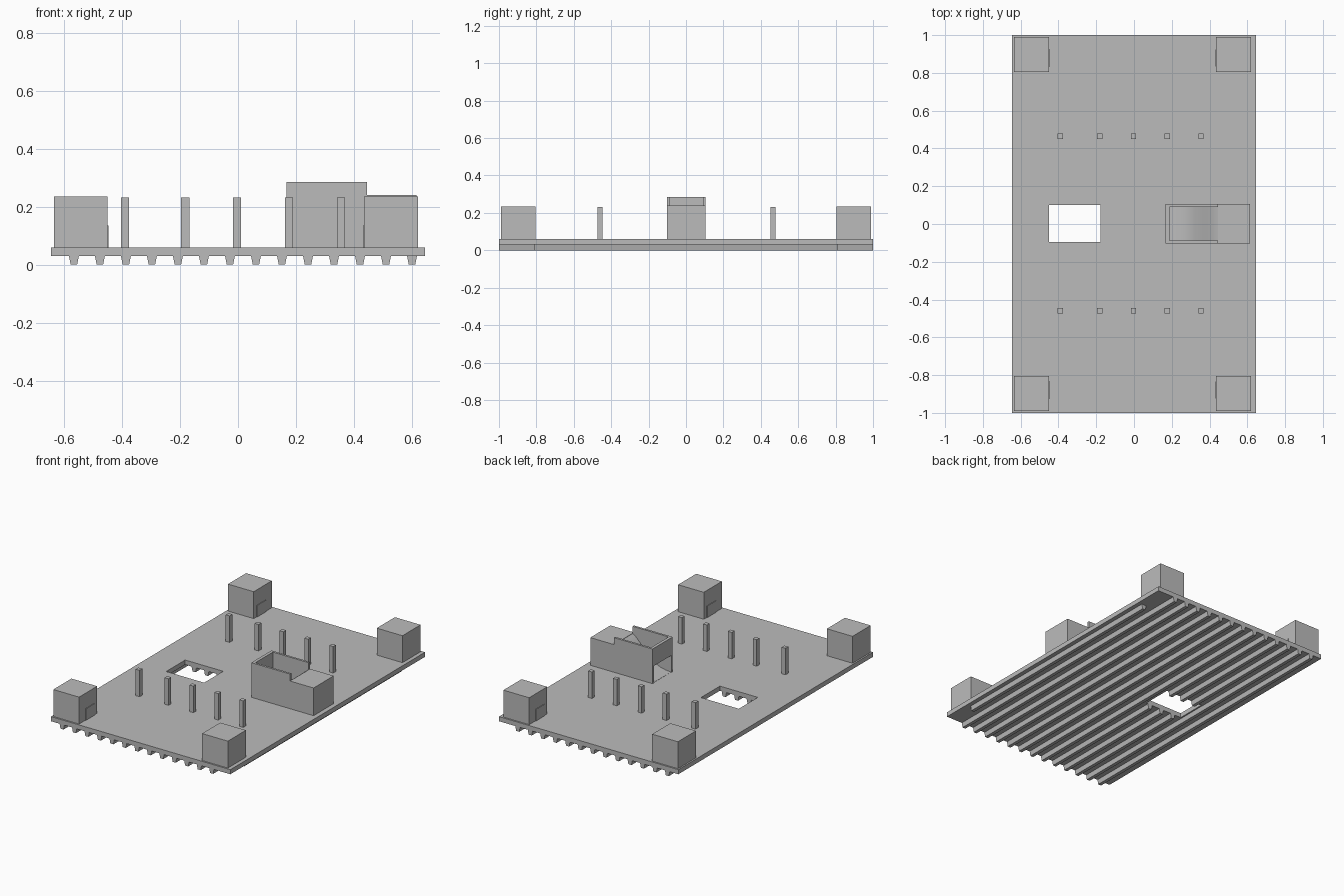
import bpy, bmesh
from mathutils import Vector

cube = bpy.data.objects.get("Cube")
if cube:
    bpy.data.objects.remove(cube, do_unlink=True)

grey = bpy.data.materials.new("plain_grey")
grey.use_nodes = True
colour = (0.5, 0.5, 0.5, 1)
grey.diffuse_color = colour
grey.node_tree.nodes["Principled BSDF"].inputs["Base Color"].default_value = colour


def finish(name, bm):
    bmesh.ops.recalc_face_normals(bm, faces=bm.faces)
    mesh = bpy.data.meshes.new(name)
    bm.to_mesh(mesh)
    bm.free()
    mesh.materials.append(grey)
    obj = bpy.data.objects.new(name, mesh)
    bpy.context.collection.objects.link(obj)
    return obj


def box(name, x0, x1, y0, y1, z0, z1):
    bm = bmesh.new()
    bmesh.ops.create_cube(bm, size=1)
    bmesh.ops.scale(bm, vec=(x1 - x0, y1 - y0, z1 - z0), verts=bm.verts)
    bmesh.ops.translate(bm, vec=((x0 + x1) / 2, (y0 + y1) / 2, (z0 + z1) / 2), verts=bm.verts)
    return finish(name, bm)


def prism(name, profile, y0, y1):
    """Extrude an x/z outline along y."""
    bm = bmesh.new()
    face = bm.faces.new([bm.verts.new((x, y0, z)) for x, z in profile])
    out = bmesh.ops.extrude_face_region(bm, geom=[face])
    moved = [v for v in out["geom"] if isinstance(v, bmesh.types.BMVert)]
    bmesh.ops.translate(bm, vec=(0, y1 - y0, 0), verts=moved)
    return finish(name, bm)


UNDER, DECK = 0.03, 0.06
HOLE = (-0.45, -0.177, -0.095, 0.1)

# Base plate with a rectangular hole
plate = box("base_plate", -0.645, 0.645, -1, 1, UNDER, DECK)
cutter = box("hole_cutter", *HOLE, 0, 0.1)
cutter.hide_render = True
cut = plate.modifiers.new("hole", "BOOLEAN")
cut.object = cutter
cut.solver = "EXACT"
bpy.context.view_layer.objects.active = plate
bpy.ops.object.modifier_apply(modifier=cut.name)
bpy.data.objects.remove(cutter, do_unlink=True)

# Tapered beams underneath, interrupted at the hole
BEAMS = 14
for i in range(BEAMS):
    x = -0.566 + i * 0.0897
    outline = [(x - 0.017, UNDER), (x - 0.011, 0), (x + 0.011, 0), (x + 0.017, UNDER)]
    end = 0.81 if i == BEAMS - 1 else 1
    if HOLE[0] < x < HOLE[1]:
        spans = [(-end, HOLE[2]), (HOLE[3], end)]
    else:
        spans = [(-end, end)]
    for y0, y1 in spans:
        prism("beam", outline, y0, y1)

# Corner blocks with small doors on their inner sides
for side, x0, x1, inner in (("right", -0.635, -0.45, -0.45), ("left", 0.435, 0.62, 0.435)):
    for end, y in (("front", -0.897), ("back", 0.897)):
        box(f"{end}_{side}_block", x0, x1, y - 0.093, y + 0.093, DECK, 0.235)
        door = y * 0.98
        box(f"{end}_{side}_door", inner - 0.004, inner + 0.004, door - 0.045, door + 0.045, DECK, 0.135)

# Two rows of posts
for y in (-0.46, 0.465):
    for x in (-0.39, -0.182, -0.003, 0.176, 0.355):
        box("post", x - 0.014, x + 0.014, y - 0.014, y + 0.014, DECK, 0.232)

# Hopper: block with a curved chute, side walls and a lintel over the outlet
Y0, Y1, WALL = -0.102, 0.105, 0.014
start, c1, c2, stop = (Vector(p) for p in ((0.445, 0.238), (0.37, 0.2), (0.34, 0.065), (0.17, 0.061)))
steps = 12
curve = []
for i in range(steps + 1):
    t = i / steps
    u = 1 - t
    curve.append(tuple(u**3 * start + 3 * u * u * t * c1 + 3 * u * t * t * c2 + t**3 * stop))
chute = prism("hopper_chute", [(0.445, DECK)] + curve + [(0.17, DECK)], Y0 + WALL, Y1 - WALL)
box("hopper_block", 0.445, 0.615, Y0, Y1, DECK, 0.24)
for name, y in (("front_hopper_wall", Y0), ("back_hopper_wall", Y1 - WALL)):
    box(name, 0.167, 0.445, y, y + WALL, DECK, 0.285)
box("hopper_lintel", 0.167, 0.187, Y0 + WALL, Y1 - WALL, 0.17, 0.285)

# Smooth the chute curve only
chute.select_set(True)
bpy.context.view_layer.objects.active = chute
bpy.ops.object.shade_smooth_by_angle()
